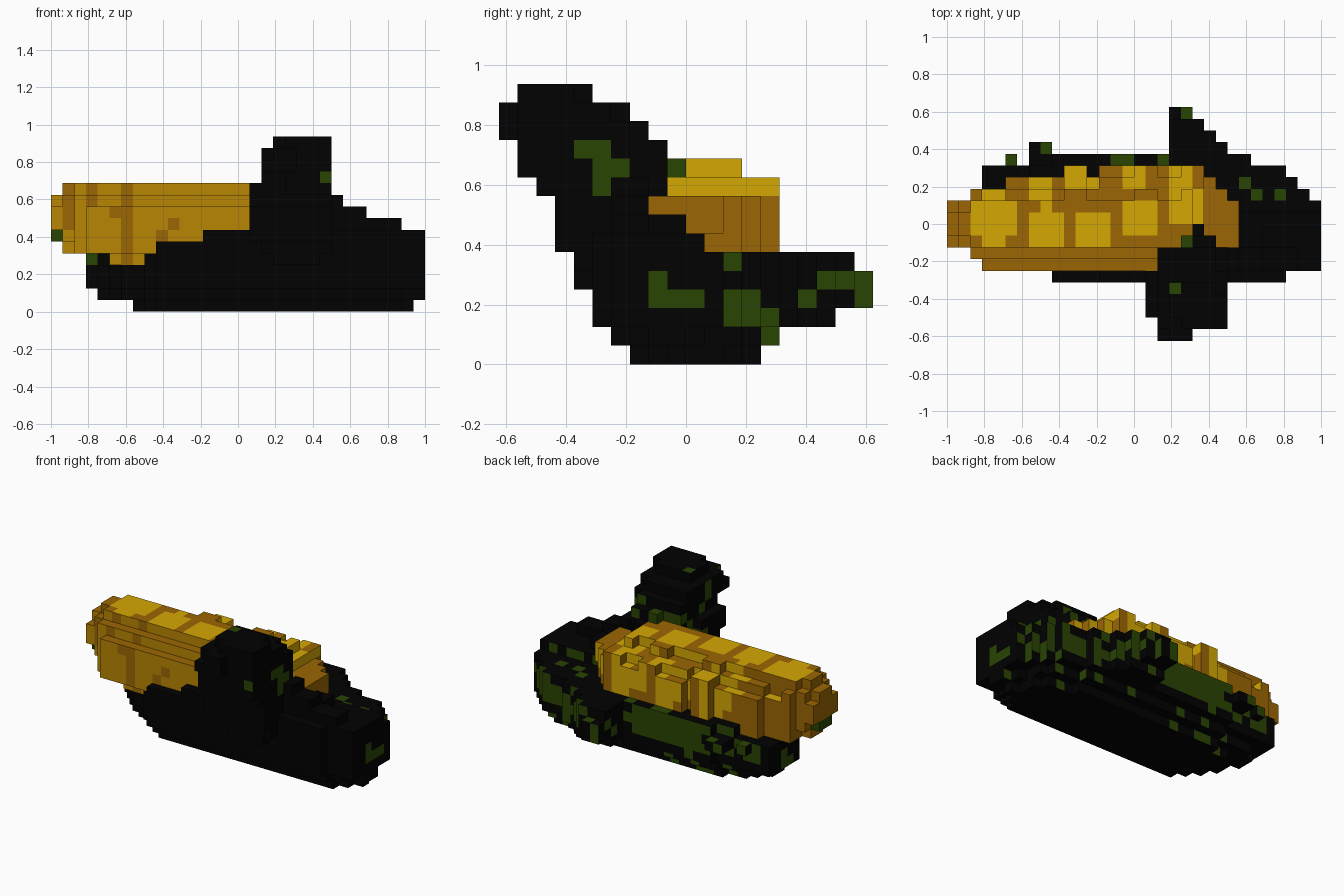
import bpy, random

if "Cube" in bpy.data.objects:
    bpy.data.objects.remove(bpy.data.objects["Cube"], do_unlink=True)

random.seed(4)
U = 1 / 16  # block size


def material(name, rgb):
    """Flat matt colour without shine."""
    m = bpy.data.materials.new(name)
    m.use_nodes = True
    m.diffuse_color = (*rgb, 1)
    m.roughness, m.specular_intensity = 1, 0
    bsdf = m.node_tree.nodes["Principled BSDF"]
    bsdf.inputs["Base Color"].default_value = (*rgb, 1)
    bsdf.inputs["Roughness"].default_value = 1
    bsdf.inputs["Specular IOR Level"].default_value = 0
    return m


MATS = [material("black", (.0005, .0005, .0005)), material("dark green", (.022, .058, .001)),
        material("light yellow", (.66, .39, .001)), material("amber", (.485, .236, .001)),
        material("brown", (.33, .134, .001))]
BLACK, GREEN, YELLOW, AMBER, BROWN = range(5)


def block(i0, i1, j0, j1, k0, k1):
    """Cells of a solid box, upper limits excluded."""
    return {(i, j, k) for i in range(i0, i1) for j in range(j0, j1) for k in range(k0, k1)}


# Corn cob: spans along x with their y limits, rounded off by layer
cob = set()
BUMPS = {-6, -5, 0, 1, 4, 5}  # rows with proud kernels on the rear side
for i0, i1, j0, j1, k0, k1 in [
        (-16, -15, -2, 2, 6, 10), (-15, -14, -2, 2, 5, 11), (-14, -13, -3, 3, 5, 11),
        (-13, -11, -4, 3, 5, 11), (-11, -6, -4, 4, 4, 11), (-6, -4, -4, 5, 4, 11),
        (-4, -3, -4, 4, 4, 11), (-3, 5, -4, 5, 4, 11), (5, 6, -4, 5, 4, 10),
        (6, 7, -3, 4, 5, 9), (7, 8, -2, 3, 6, 9), (8, 9, -2, 2, 7, 9)]:
    for i in range(i0, i1):
        for k in range(k0, k1):
            lo, hi = j0, j1
            if k == 4 or (i < -14 and k in (k0, k1 - 1)):
                lo, hi = j0 + 1, j1 - 1
            elif k == 9 and i > -14:
                lo, hi = j0 + 1, j1 if i in BUMPS else j1 - 1
            elif k == 10:
                lo, hi = j0 + (2 if i > -14 else 1), 3 if i in BUMPS else 2
            cob |= block(i, i + 1, lo, hi, k, k + 1)

# Husk: trough footprint that narrows towards the bottom and the ends
LIMITS = [(-9, 15, 2), (-12, 16, 1), (-13, 16, 0)]  # x limits and inset per low layer
husk = set()
for i0, i1, j0, j1 in [(-13, -12, 0, 5), (-12, -11, -1, 5), (-11, -10, -2, 5), (-10, -8, -3, 5),
                       (-8, -7, -4, 5), (-7, 10, -5, 6), (10, 13, -5, 5), (13, 14, -4, 4),
                       (14, 15, -4, 3), (15, 16, -4, 2)]:
    for k in range(10):
        x0, x1, inset = LIMITS[min(k, 2)]
        if k < 2 and (i0 < -11 or i0 > 13):
            inset += 1
        front = max(j0 + inset, -4) if k > 6 else j0 + inset
        for i, j, kk in block(max(i0, x0), min(i1, x1), front, j1 - inset, k, k + 1):
            if i < -8 and j < 0:
                top = 4
            elif i < -9 or (i < -7 and j < 0):
                top = 5
            elif i < -3 or j >= 3 or (i >= 8 and j >= 1):
                top = 6
            elif i < 8 or j >= 0:
                top = 7
            else:
                top = 10 if i < 9 else 9 if i < 11 else 8 if i < 14 else 7
                top = max(7, top - (j > -3))
            if kk < top:
                husk.add((i, j, kk))
husk |= block(-9, -7, 5, 7, 4, 5) | block(-11, -10, 5, 6, 4, 5)

# Front leaf: bends outwards and up, with a narrower neck and rounded corners
leaf = block(3, 7, -6, 0, 4, 5) | block(2, 8, -6, 0, 5, 6)
JMAX = {1: -4, 2: -2, 3: -2, 4: -1}
for k, (i0, j0, j1) in enumerate([(1, -7, 0), (1, -7, 0), (1, -7, 0), (1, -8, 0), (1, -9, 0),
                                  (2, -9, -1), (2, -10, -2), (2, -10, -3), (3, -9, -5)], 6):
    for i in range(i0, 8):
        lo, hi = max(j0, -10 if i < 5 else -9), min(j1, JMAX.get(i, 0))
        if (i == i0 and k > 12) or (i < 4 and k in (10, 11)):
            lo += 1
        if i == 7 and k > 7:
            hi = min(hi, -3 if k < 13 else j1 - 1)
        if i == 6 and 8 < k < 12:
            hi = min(hi, -1)
        leaf |= block(i, i + 1, lo, hi, k, k + 1)

# Back leaf: pointed fin low on the rear side
fin = set()
for k, tip in [(2, 8), (3, 10), (4, 10), (5, 9)]:
    for j in range(5, tip):
        fin |= block(3, min(14 - j, 8), j, j + 1, k, k + 1)

leaf -= cob - block(1, 8, -6, -1, 4, 11)
cob -= leaf
husk -= cob | leaf
fin -= cob | husk
solid = cob | husk | leaf | fin

# Kernel highlights (x, y, radius) and green flecks, in cells
BLOBS = [(-12, .5, 2.1), (-7.5, -.3, 1.9), (-8, 3.2, 1.2), (-3.5, -.3, 1.7), (-4.6, 3.9, 1.3),
         (.5, .5, 1.9), (-.2, 4, 1.3), (4.5, 1.8, 1.9), (3.6, 4.2, 1)]
TOP_FLECKS = {(-11, 5), (-8, 6), (-2, 5), (-1, 5), (2, 5), (4, 9), (9, 3), (10, 2), (12, 2),
              (6, -1), (4, -2), (3, -6)}
END_FLECKS = {(-2, 4), (-2, 3), (-1, 3), (0, 3), (2, 5), (2, 3), (3, 3), (2, 2), (3, 2), (4, 2),
              (4, 1), (6, 3), (7, 4), (8, 4), (9, 4), (9, 3),
              (-6, 11), (-5, 11), (-5, 10), (-4, 10), (-5, 9), (-1, 10)}
FRONT_FLECKS = {(-13, 4), (7, 11)}
spots = {c: random.random() for c in sorted(solid)}


def cob_colour(c, d):
    i, j, k = c
    if i == -16 and k == 6:
        return GREEN
    if d[2] == 1:
        near = any((i + .5 - x) ** 2 + (j + .5 - y) ** 2 < r * r for x, y, r in BLOBS)
        return YELLOW if near and j > -4 else BROWN
    if d[1] == -1:
        return BROWN if (i == -15 and k > 6) or i == -10 or spots[c] < .05 else AMBER
    if d[1] == 1:
        return YELLOW if i > -9 and k >= 6 and i % 5 and (k > 6 or i % 5 > 2) else BROWN
    if d[0] == 1:
        return YELLOW if k >= 9 else BROWN
    return BROWN


def leaf_colour(c, d):
    i, j, k = c
    if d[2] == 1:
        green = (i, j) in TOP_FLECKS
    elif d[0] == 1:
        green = (j, k) in END_FLECKS
    elif d[1] == -1:
        green = (i, k) in FRONT_FLECKS
    elif d[1] == 1 and k < 7:
        upper = k >= 3
        chance = (.9 if upper else .1) if i < 3 else (.5 if upper else .2)
        green = spots[c] < chance and i > -13
    else:
        green = d[2] == 0 and spots[c] < .12
    return GREEN if green else BLACK


# Each direction with the corners of its block face
SIDES = {(1, 0, 0): [(1, 0, 0), (1, 1, 0), (1, 1, 1), (1, 0, 1)],
         (-1, 0, 0): [(0, 0, 0), (0, 0, 1), (0, 1, 1), (0, 1, 0)],
         (0, 1, 0): [(0, 1, 0), (0, 1, 1), (1, 1, 1), (1, 1, 0)],
         (0, -1, 0): [(0, 0, 0), (1, 0, 0), (1, 0, 1), (0, 0, 1)],
         (0, 0, 1): [(0, 0, 1), (1, 0, 1), (1, 1, 1), (0, 1, 1)],
         (0, 0, -1): [(0, 0, 0), (0, 1, 0), (1, 1, 0), (1, 0, 0)]}


def build(name, cells, colour):
    """Skin the exposed sides of a set of cells."""
    index, faces, mats = {}, [], []
    for c in sorted(cells):
        for d, corners in SIDES.items():
            if tuple(a + b for a, b in zip(c, d)) in solid:
                continue
            pts = [tuple(a + b for a, b in zip(c, q)) for q in corners]
            faces.append([index.setdefault(p, len(index)) for p in pts])
            mats.append(colour(c, d))
    mesh = bpy.data.meshes.new(name)
    mesh.from_pydata([tuple(v * U for v in p) for p in index], [], faces)
    used = sorted(set(mats))
    for m in used:
        mesh.materials.append(MATS[m])
    for poly, m in zip(mesh.polygons, mats):
        poly.material_index = used.index(m)
    bpy.context.collection.objects.link(bpy.data.objects.new(name, mesh))


build("corn_cob", cob, cob_colour)
build("husk", husk, leaf_colour)
build("front_leaf", leaf, leaf_colour)
build("back_leaf", fin, leaf_colour)
